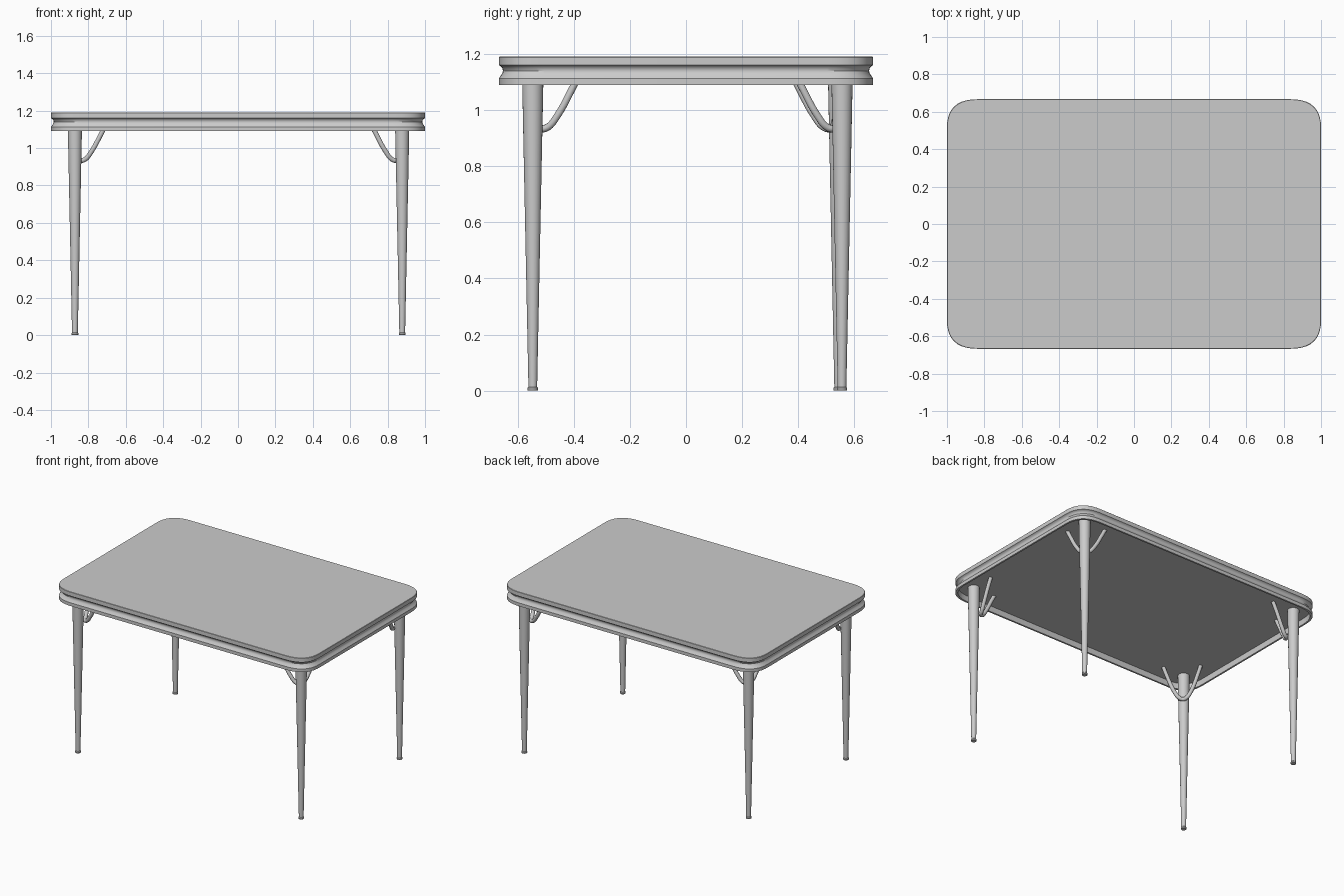
import bpy, bmesh, math

if "Cube" in bpy.data.objects:
    bpy.data.objects.remove(bpy.data.objects["Cube"])

HX, HY = 1.0, 0.667
PLATE = 1.13  # height of the recessed underside


def finish(name, bm):
    bmesh.ops.recalc_face_normals(bm, faces=bm.faces)
    me = bpy.data.meshes.new(name)
    bm.to_mesh(me)
    bm.free()
    ob = bpy.data.objects.new(name, me)
    bpy.context.collection.objects.link(ob)
    bpy.ops.object.select_all(action='DESELECT')
    bpy.context.view_layer.objects.active = ob
    ob.select_set(True)
    bpy.ops.object.shade_smooth_by_angle(angle=math.radians(35))
    return ob


def loft(name, rings):
    """Skin closed rings of points and cap both ends."""
    bm = bmesh.new()
    vs = [[bm.verts.new(p) for p in r] for r in rings]
    n = len(vs[0])
    for a, b in zip(vs, vs[1:]):
        for i in range(n):
            j = (i + 1) % n
            bm.faces.new((a[i], a[j], b[j], b[i]))
    bm.faces.new(vs[0])
    bm.faces.new(vs[-1])
    return finish(name, bm)


def outline(inset, z, steps=10):
    """Rectangle with long soft corners, anticlockwise."""
    hx, hy = HX - inset, HY - inset
    corner = []
    for i in range(steps + 1):
        t = i / steps
        a, b, c = (1 - t) ** 2, 2 * t * (1 - t), t * t
        corner.append(((a + b) * hx + c * (hx - 0.16),
                       a * (hy - 0.15) + (b + c) * hy))
    pts = corner + [(-x, y) for x, y in reversed(corner)]
    pts += [(-x, -y) for x, y in corner]
    pts += [(x, -y) for x, y in reversed(corner)]
    return [(x, y, z) for x, y in pts]


# Table top: grooved rim, hollow skirt, recessed underside
profile = [(0.002, 1.19), (0, 1.188), (0, 1.160), (0.006, 1.157),
           (0.012, 1.150), (0.015, 1.140), (0.012, 1.130), (0.005, 1.120),
           (0, 1.113), (0, 1.09), (0.012, 1.09), (0.014, PLATE)]
loft("table_top", [outline(d, z) for d, z in profile])

# Tapered legs with small feet
leg_profile = [(0.017, 0), (0.0185, 0.002), (0.0185, 0.010), (0.0155, 0.014),
               (0.0375, 1.09), (0.038, PLATE)]


def leg(name, cx, cy, sides=24):
    loft(name, [[(cx + r * math.cos(2 * math.pi * i / sides),
                  cy + r * math.sin(2 * math.pi * i / sides), z)
                 for i in range(sides)] for r, z in leg_profile])


# Bent brace rod wrapping the inner side of a leg
arm = [(0.170, 0.000, PLATE + 0.003), (0.145, 0.001, 1.085),
       (0.085, 0.010, 0.976), (0.055, 0.020, 0.940)]
brace_path = arm + [(0.031, 0.031, 0.933)] + [(v, u, z) for u, v, z in reversed(arm)]


def brace(name, cx, cy):
    sx, sy = -math.copysign(1, cx), -math.copysign(1, cy)
    cu = bpy.data.curves.new(name, 'CURVE')
    cu.dimensions = '3D'
    cu.bevel_depth = 0.013
    cu.bevel_resolution = 3
    cu.resolution_u = 5
    cu.use_fill_caps = True
    sp = cu.splines.new('BEZIER')
    sp.bezier_points.add(len(brace_path) - 1)
    for bp, (u, v, z) in zip(sp.bezier_points, brace_path):
        bp.co = (cx + sx * u, cy + sy * v, z)
        bp.handle_left_type = bp.handle_right_type = 'AUTO'
    ob = bpy.data.objects.new(name, cu)
    bpy.context.collection.objects.link(ob)


# The back legs sit at slightly different depths
for label, x, y in (("front_left", -0.872, -0.546), ("front_right", 0.878, -0.546),
                    ("back_left", -0.872, 0.544), ("back_right", 0.878, 0.556)):
    leg(label + "_leg", x, y)
    brace(label + "_brace", x, y)
